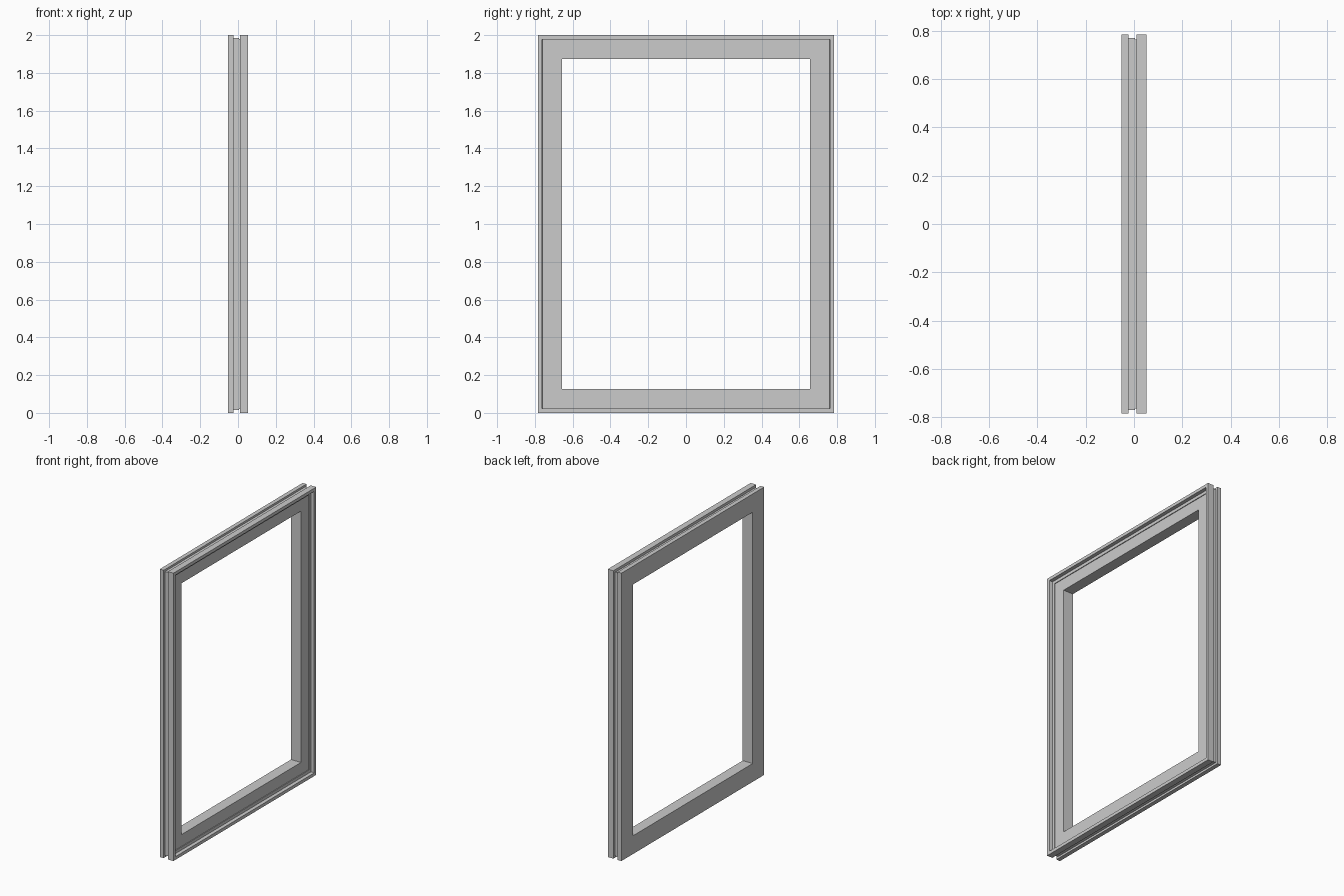
import bpy, bmesh

if "Cube" in bpy.data.objects:
    bpy.data.objects.remove(bpy.data.objects["Cube"])

HALF_W, HEIGHT = 0.784, 2.0

# Cross-section: (depth along x, inset from the outer edge)
profile = [
    (-0.0525, 0.0), (-0.0525, 0.127),           # flat back face
    (0.024, 0.127), (0.024, 0.045),             # inner reveal and recessed face
    (0.029, 0.045), (0.029, 0.024),             # shallow step
    (0.0525, 0.022), (0.0525, 0.0),             # raised outer lip
    (0.010, 0.0), (0.010, 0.020),               # groove round the outside
    (0.005, 0.020), (0.005, 0.014),
    (-0.023, 0.014), (-0.023, 0.0),
]


def mitred_frame(name, section):
    """Sweep a section round a rectangle with mitred corners."""
    bm = bmesh.new()
    rings = []
    for sy, top in ((-1, 0), (1, 0), (1, 1), (-1, 1)):
        rings.append([bm.verts.new((x, sy * (HALF_W - d), HEIGHT - d if top else d))
                      for x, d in section])
    n = len(section)
    for i in range(4):
        a, b = rings[i], rings[(i + 1) % 4]
        for j in range(n):
            k = (j + 1) % n
            bm.faces.new((a[j], a[k], b[k], b[j]))
    bmesh.ops.recalc_face_normals(bm, faces=bm.faces)
    mesh = bpy.data.meshes.new(name)
    bm.to_mesh(mesh)
    bm.free()
    obj = bpy.data.objects.new(name, mesh)
    bpy.context.collection.objects.link(obj)
    return obj


# Window frame with grooved outer edge
mitred_frame("window_frame", profile)
